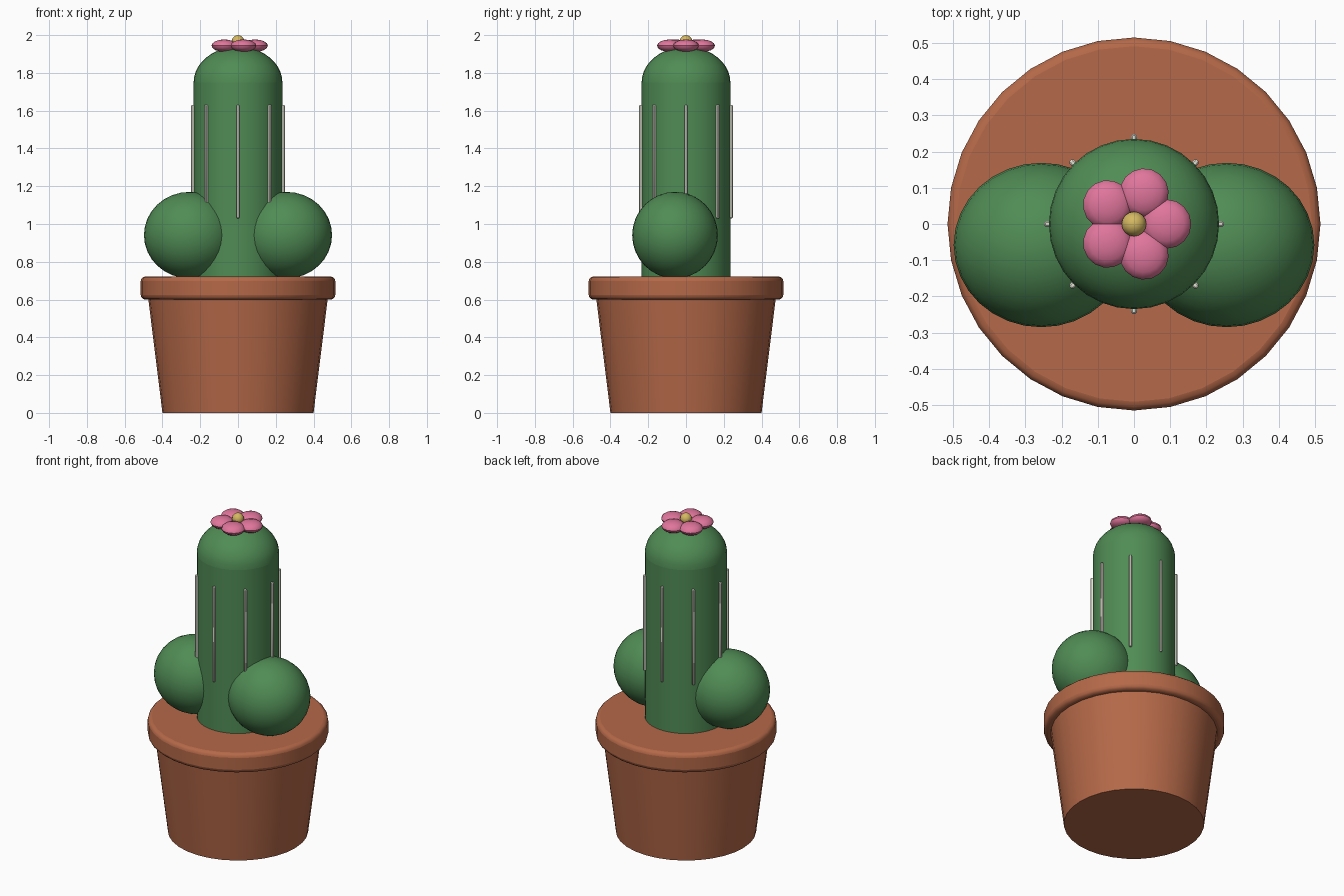
import bpy
import bmesh
from math import cos, sin, pi, radians
from mathutils import Matrix

cube = bpy.data.objects.get("Cube")
if cube:
    bpy.data.objects.remove(cube, do_unlink=True)


def material(name, r, g, b):
    mat = bpy.data.materials.new(name)
    mat.use_nodes = True
    mat.diffuse_color = (r, g, b, 1)
    mat.node_tree.nodes["Principled BSDF"].inputs["Base Color"].default_value = (r, g, b, 1)
    return mat


terracotta = material("terracotta", 0.46, 0.14, 0.065)
green = material("cactus green", 0.08, 0.26, 0.09)
pink = material("petal pink", 0.75, 0.18, 0.33)
yellow = material("pollen yellow", 0.66, 0.48, 0.12)
cream = material("spine cream", 0.75, 0.75, 0.65)


def finish(name, bm, mat):
    """Turn a bmesh into a smooth-shaded object that keeps sharp edges."""
    bmesh.ops.recalc_face_normals(bm, faces=bm.faces)
    mesh = bpy.data.meshes.new(name)
    bm.to_mesh(mesh)
    bm.free()
    mesh.materials.append(mat)
    obj = bpy.data.objects.new(name, mesh)
    bpy.context.collection.objects.link(obj)
    bpy.ops.object.select_all(action="DESELECT")
    obj.select_set(True)
    bpy.context.view_layer.objects.active = obj
    bpy.ops.object.shade_smooth_by_angle(angle=radians(35))
    return obj


def lathe(name, profile, mat, sides=32):
    """Spin (radius, height) points round z; both ends are capped."""
    bm = bmesh.new()
    rings = [[bm.verts.new((r * cos(2 * pi * i / sides), r * sin(2 * pi * i / sides), z))
              for i in range(sides)] for r, z in profile]
    for low, high in zip(rings, rings[1:]):
        for i in range(sides):
            j = (i + 1) % sides
            bm.faces.new((low[i], low[j], high[j], high[i]))
    bm.faces.new(rings[0])
    bm.faces.new(rings[-1])
    return finish(name, bm, mat)


def ellipsoid(name, centre, radii, mat, segments=32, rings=16, turn=0):
    bm = bmesh.new()
    bmesh.ops.create_uvsphere(bm, u_segments=segments, v_segments=rings, radius=1)
    bm.transform(Matrix.Translation(centre) @ Matrix.Rotation(turn, 4, "Z")
                 @ Matrix.Diagonal((*radii, 1)))
    return finish(name, bm, mat)


# Pot and its rounded rim
lathe("pot", [(0.40, 0), (0.477, 0.62)], terracotta)
rim = lathe("pot_rim", [(0.515, 0.6), (0.515, 0.722)], terracotta)
bevel = rim.modifiers.new("rounded edge", "BEVEL")
bevel.width = 0.024
bevel.segments = 3
bevel.limit_method = "ANGLE"

# Cactus trunk and domed cap
trunk_radius = 0.235
lathe("cactus_trunk", [(trunk_radius, 0.68), (trunk_radius, 1.75)], green)
dome = [(trunk_radius * cos(a), 1.75 + 0.188 * sin(a))
        for a in (pi / 2 * k / 10 for k in range(10))]
lathe("cactus_cap", dome + [(0.004, 1.938)], green)

# Round side shoots
for side, label in ((1, "left"), (-1, "right")):
    ellipsoid(label + "_shoot", (side * 0.256, -0.058, 0.941), (0.242, 0.227, 0.229), green)

# Eight long spines round the trunk
for k in range(8):
    bm = bmesh.new()
    bmesh.ops.create_cube(bm, size=1)
    bm.transform(Matrix.Rotation(k * pi / 4, 4, "Z")
                 @ Matrix.Translation((trunk_radius + 0.003, 0, 1.33))
                 @ Matrix.Diagonal((0.02, 0.016, 0.6, 1)))
    spine = finish(f"spine_{k + 1}", bm, cream)
    edge = spine.modifiers.new("softened edge", "BEVEL")
    edge.width = 0.004
    edge.segments = 1

# Flower
for k in range(5):
    a = k * 2 * pi / 5
    ellipsoid(f"petal_{k + 1}", (0.09 * cos(a), 0.09 * sin(a), 1.944),
              (0.068, 0.068, 0.033), pink, 16, 8, a)
ellipsoid("flower_centre", (0, 0, 1.966), (0.034, 0.034, 0.034), yellow, 16, 8)
